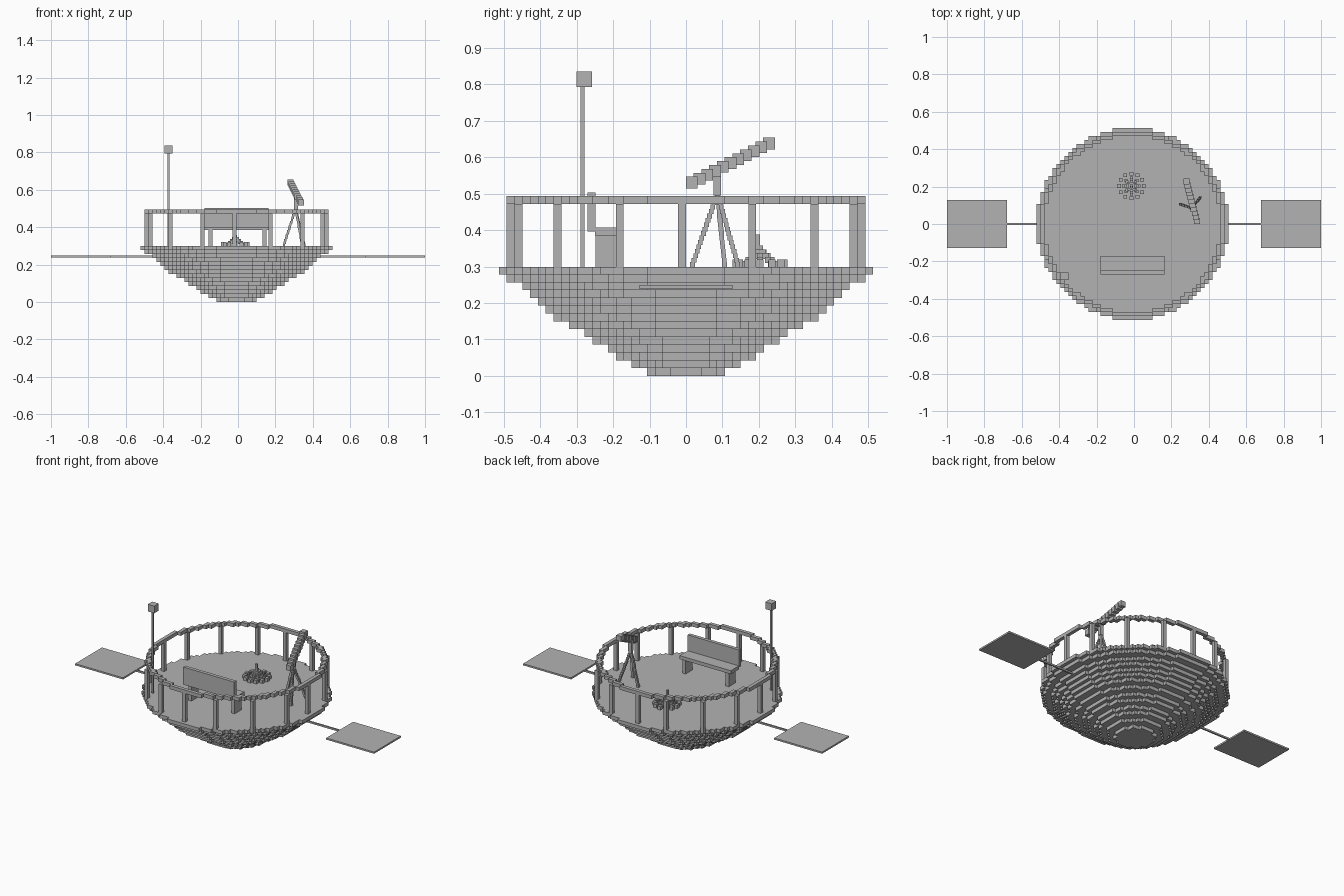
import bpy, bmesh, math
from mathutils import Vector, Matrix

if "Cube" in bpy.data.objects:
    bpy.data.objects.remove(bpy.data.objects["Cube"])

V = 0.0214            # block size
CX = -0.008           # hull centre in x
DECK = 14 * V         # deck height

grey = bpy.data.materials.new("plain grey")
grey.diffuse_color = (0.45, 0.45, 0.45, 1)
grey.use_nodes = True
grey.node_tree.nodes["Principled BSDF"].inputs["Base Color"].default_value = grey.diffuse_color


def finish(name, bm):
    me = bpy.data.meshes.new(name)
    bm.to_mesh(me)
    bm.free()
    me.materials.append(grey)
    ob = bpy.data.objects.new(name, me)
    bpy.context.collection.objects.link(ob)
    return ob


def add_box(bm, lo, hi):
    lo, hi = Vector(lo), Vector(hi)
    size = hi - lo
    bmesh.ops.create_cube(bm, size=1, matrix=Matrix.Translation((lo + hi) / 2)
                          @ Matrix.Diagonal((*size, 1)))


def boxes(name, *pairs):
    bm = bmesh.new()
    for lo, hi in pairs:
        add_box(bm, lo, hi)
    return finish(name, bm)


def block_line(bm, a, b, size, count):
    """Row of upright cubes stepping from a to b."""
    a, b, h = Vector(a), Vector(b), Vector((size / 2,) * 3)
    for i in range(count):
        p = a.lerp(b, i / max(1, count - 1))
        add_box(bm, p - h, p + h)


def voxels(name, cells, z0):
    """Outer faces of a set of block cells."""
    bm = bmesh.new()
    for c in cells:
        for ax in range(3):
            for s in (0, 1):
                n = list(c)
                n[ax] += 2 * s - 1
                if tuple(n) in cells:
                    continue
                u, w = (ax + 1) % 3, (ax + 2) % 3
                vs = []
                for du, dw in ((0, 0), (1, 0), (1, 1), (0, 1)):
                    p = list(c)
                    p[ax] += s
                    p[u] += du
                    p[w] += dw
                    vs.append(bm.verts.new((CX + p[0] * V, p[1] * V, z0 + p[2] * V)))
                bm.faces.new(vs if s else vs[::-1])
    bmesh.ops.remove_doubles(bm, verts=bm.verts, dist=V / 10)
    return finish(name, bm)


def disc(r, k, inner=-1):
    return {(i, j, k) for i in range(-25, 25) for j in range(-25, 25)
            if inner < math.hypot(i + .5, j + .5) <= r}


# stepped bowl hull with flat deck
hull = set()
for k, r in enumerate((5, 7, 9, 10, 12, 13, 15, 17, 18, 19, 20, 21, 23, 24)):
    hull |= disc(r, k)
voxels("hull", hull, 0)

# hand rail and its sixteen posts
RAIL = 0.472
voxels("hand_rail", disc(23, 0, 22), RAIL)


def snap(t):
    return int(t) + .5 if t > 1e-6 else -int(-t) - .5


posts = []
for i in range(16):
    a = i * math.pi / 8
    x = CX + snap(22.99 * math.cos(a)) * V
    y = snap(22.99 * math.sin(a)) * V
    posts.append(((x - V / 2, y - V / 2, DECK), (x + V / 2, y + V / 2, RAIL)))
boxes("rail_posts", *posts)

# side panels on struts
for s, side in ((-1, "left"), (1, "right")):
    def span(x0, x1, w, z0, z1):
        xs = sorted((s * x0, s * x1))
        return (xs[0], -w, z0), (xs[1], w, z1)
    boxes(side + "_panel", span(0.68, 1.0, 0.128, 0.239, 0.249))
    boxes(side + "_strut", span(0.42, 0.68, 0.005, 0.239, 0.249))

# bench
boxes("bench_seat", ((-0.179, -0.25, 0.386), (0.163, -0.172, 0.407)))
boxes("bench_back", ((-0.179, -0.27, 0.397), (0.163, -0.249, 0.503)))
boxes("bench_legs", *[((x, -0.249, DECK), (x + 0.021, -0.183, 0.386))
                      for x in (-0.158, 0.131)])

# lamp
boxes("lamp_pole", ((-0.377, -0.289, DECK), (-0.366, -0.278, 0.795)))
boxes("lamp_box", ((-0.393, -0.3, 0.793), (-0.35, -0.258, 0.836)))

# camp fire: stone ring, leaning logs, flame tip
FX, FY = -0.014, 0.203
stones, logs = bmesh.new(), bmesh.new()
for i in range(12):
    a = i * math.pi / 6
    p = (FX + .066 * math.cos(a), FY + .066 * math.sin(a), DECK + .01)
    block_line(stones, p, p, 0.02, 1)
for i in range(8):
    a = i * math.pi / 4
    block_line(logs, (FX + .042 * math.cos(a), FY + .042 * math.sin(a), DECK + .008),
               (FX, FY, 0.35), 0.016, 5)
finish("fire_stones", stones)
finish("fire_logs", logs)
boxes("fire_tip", ((FX - .006, FY - .012, .34), (FX + .006, FY, .388)))

# telescope on tripod
top = (0.308, 0.086, 0.50)
legs = bmesh.new()
for foot in ((0.246, 0.106), (0.355, 0.142), (0.343, 0.018)):
    block_line(legs, (*foot, DECK + .006), top, 0.013, 17)
finish("tripod_legs", legs)
boxes("telescope_mount", ((0.299, 0.075, 0.495), (0.321, 0.096, 0.56)))
tube = bmesh.new()
block_line(tube, (0.336, 0.016, 0.531), (0.28, 0.228, 0.638), 0.032, 11)
finish("telescope_tube", tube)
